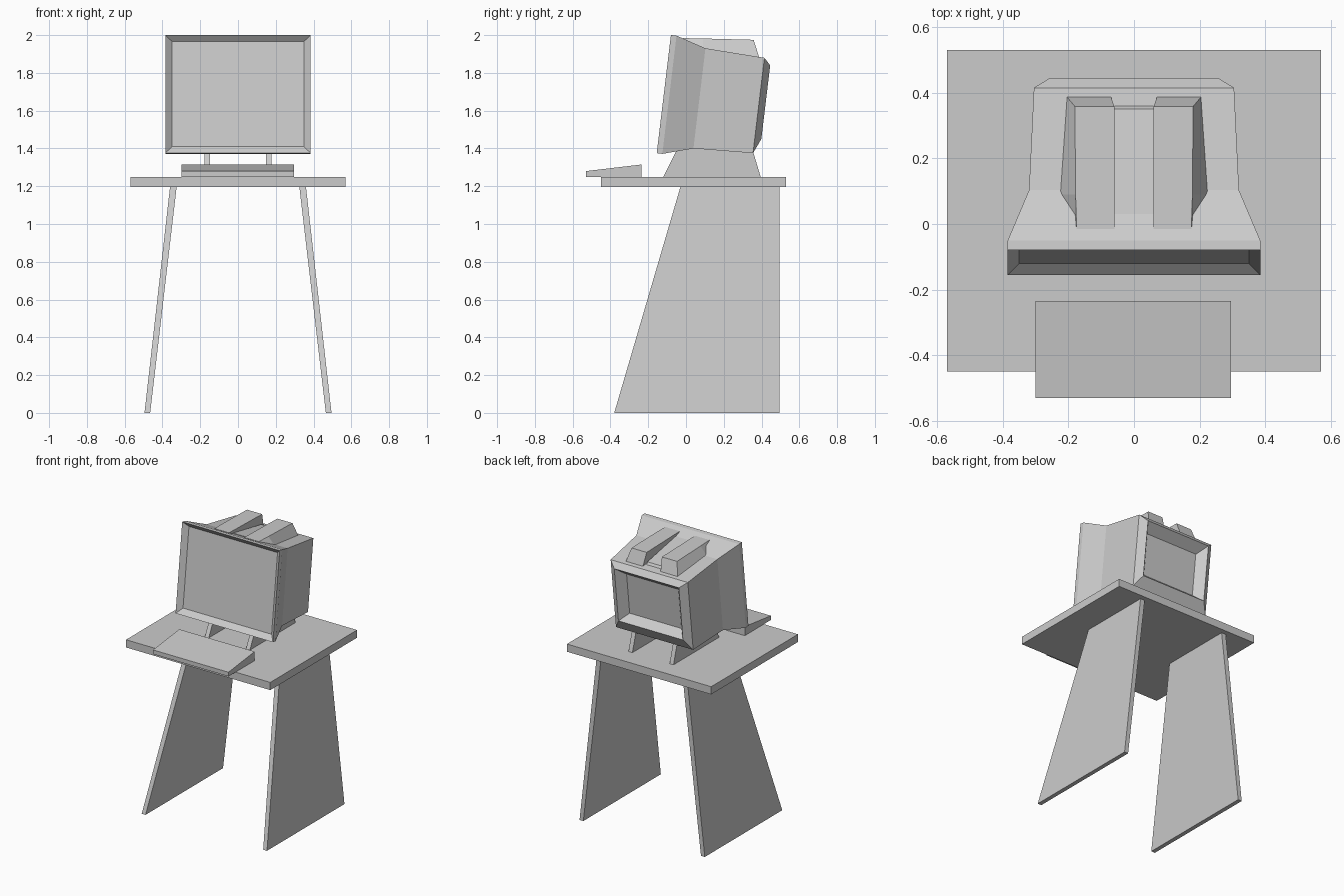
import bpy, bmesh
from math import cos, sin, atan2
from mathutils import Vector

cube = bpy.data.objects.get("Cube")
if cube:
    bpy.data.objects.remove(cube)

grey = bpy.data.materials.new("light_grey")
grey.use_nodes = True
grey.diffuse_color = (0.6, 0.6, 0.6, 1)
grey.node_tree.nodes["Principled BSDF"].inputs["Base Color"].default_value = (0.6, 0.6, 0.6, 1)


def loft(name, rings):
    """Join matching rings of points with faces and cap both ends."""
    bm = bmesh.new()
    loops = [[bm.verts.new(p) for p in ring] for ring in rings]
    for a, b in zip(loops, loops[1:]):
        for i in range(len(a)):
            j = (i + 1) % len(a)
            bm.faces.new((a[i], a[j], b[j], b[i]))
    bm.faces.new(loops[0][::-1])
    bm.faces.new(loops[-1])
    bmesh.ops.recalc_face_normals(bm, faces=bm.faces)
    mesh = bpy.data.meshes.new(name)
    bm.to_mesh(mesh)
    bm.free()
    mesh.materials.append(grey)
    obj = bpy.data.objects.new(name, mesh)
    bpy.context.collection.objects.link(obj)
    return obj


def slab(name, x0, x1, profile):
    """Extrude a side profile of (y, z) points from x0 to x1."""
    return loft(name, [[(x, y, z) for y, z in profile] for x in (x0, x1)])


# Table top and keyboard wedge
slab("table_top", -0.57, 0.57, [(-0.45, 1.195), (0.53, 1.195), (0.53, 1.25), (-0.45, 1.25)])
slab("keyboard", -0.3, 0.296, [(-0.53, 1.25), (-0.235, 1.25), (-0.235, 1.315), (-0.53, 1.28)])

# Splayed panel legs, stand plates and roof fins, one per side
for side, s in (("left", 1), ("right", -1)):
    loft(side + "_leg", [
        [(s * 0.465, -0.38, 0), (s * 0.495, -0.38, 0), (s * 0.495, 0.495, 0), (s * 0.465, 0.495, 0)],
        [(s * 0.325, -0.03, 1.195), (s * 0.36, -0.03, 1.195),
         (s * 0.36, 0.495, 1.195), (s * 0.325, 0.495, 1.195)]])
    slab(side + "_stand_plate", s * 0.147, s * 0.178,
         [(-0.12, 1.25), (0.395, 1.25), (0.35, 1.4), (-0.045, 1.4)])
    loft(side + "_roof_fin", [
        [(s * 0.06, -0.015, 1.95), (s * 0.18, -0.015, 1.95), (s * 0.225, 0.09, 1.93),
         (s * 0.205, 0.388, 1.88), (s * 0.07, 0.388, 1.88)],
        [(s * 0.06, -0.015, 1.984), (s * 0.175, -0.015, 1.984), (s * 0.178, 0.09, 1.982),
         (s * 0.18, 0.358, 1.975), (s * 0.06, 0.358, 1.975)]])

# Low plate between the fins
slab("roof_plate", -0.06, 0.06, [(0.03, 1.955), (0.03, 1.965), (0.35, 1.905), (0.365, 1.88)])

# Monitor: tilted stack of rectangles (depth, half width, bottom, top)
tilt = atan2(0.075, 0.625)
back = Vector((0, cos(tilt), -sin(tilt)))
up = Vector((0, sin(tilt), cos(tilt)))
origin = Vector((0, -0.155, 1.375))
sections = [
    (0.03, 0.35, 0.038, 0.6),      # sunken screen
    (0.0, 0.385, 0.0, 0.63),       # bezel front
    (0.03, 0.385, 0.0, 0.63),      # bezel back
    (0.19, 0.32, 0.048, 0.582),    # shoulder
    (0.506, 0.305, 0.061, 0.569),  # rear edge
    (0.541, 0.255, 0.14, 0.533),   # rear rim
    (0.48, 0.205, 0.18, 0.475),    # sunken rear panel
]
rings = []
for depth, w, low, high in sections:
    rings.append([origin + back * depth + up * v + Vector((x, 0, 0))
                  for x, v in ((-w, low), (w, low), (w, high), (-w, high))])
loft("monitor", rings)
